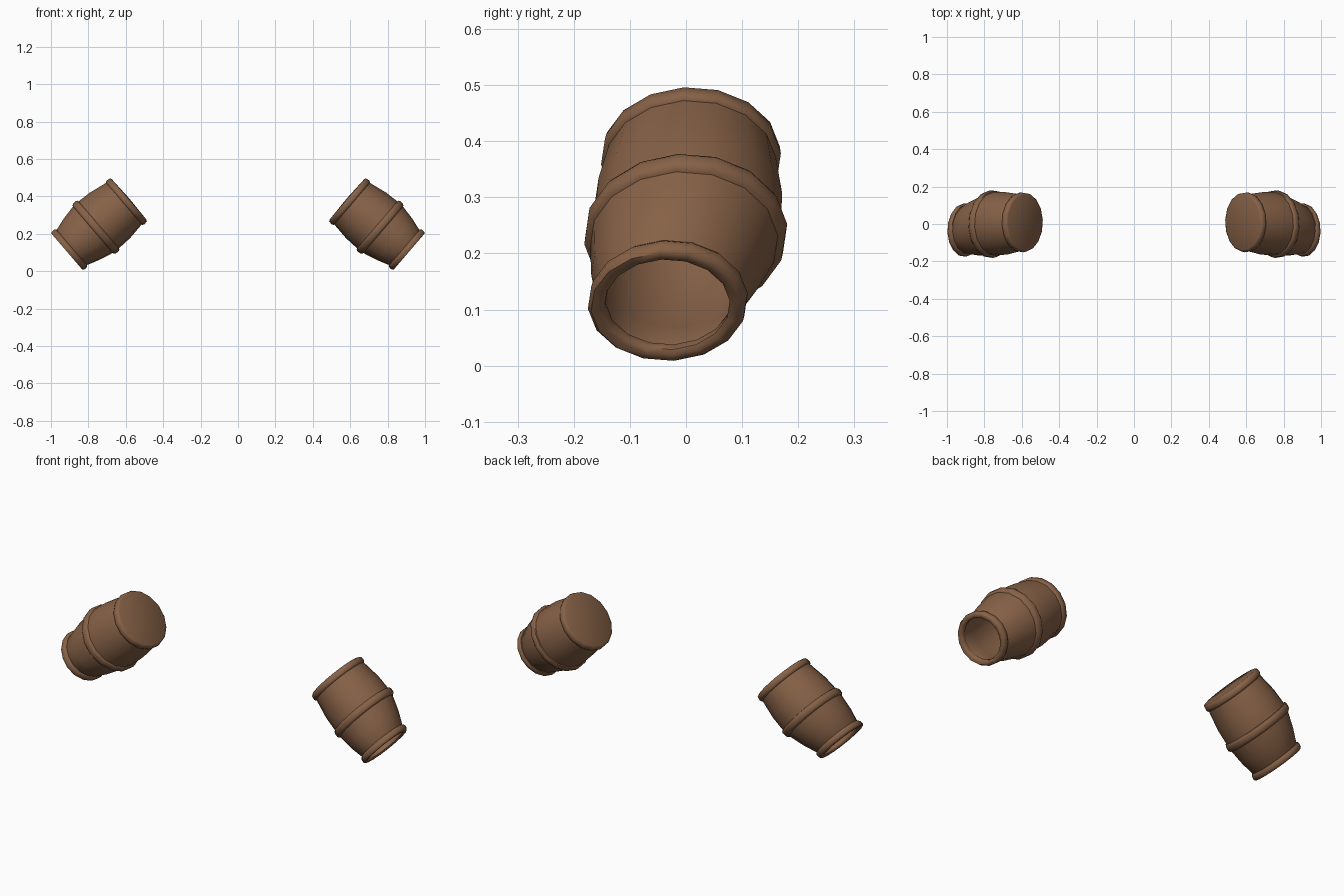
import bpy, bmesh, math
from mathutils import Vector

if "Cube" in bpy.data.objects:
    bpy.data.objects.remove(bpy.data.objects["Cube"])

SIDES = 16
ROLL = math.radians(5)
AXIS_OUT = Vector((0.65, 0, 0.76))    # ring direction across the tilted axis

# Stations along the forearm axis: t, centre, sideways stretch
STATIONS = [(0.0, Vector((0.915, -0.035, 0.105)), 1.06),
            (0.2, Vector((0.76, 0.0, 0.235)), 1.02),
            (0.44, Vector((0.58, 0.01, 0.386)), 1.04)]

leather = bpy.data.materials.new("brown leather")
leather.diffuse_color = (0.24, 0.12, 0.062, 1)
leather.use_nodes = True
leather.node_tree.nodes["Principled BSDF"].inputs["Base Color"].default_value = leather.diffuse_color


def station(t):
    a, b = (STATIONS[0], STATIONS[1]) if t < 0.2 else (STATIONS[1], STATIONS[2])
    f = (t - a[0]) / (b[0] - a[0])
    return a[1].lerp(b[1], f), a[2] + (b[2] - a[2]) * f


def loft(name, profile, side, loop=False, angle=50):
    """Sweep a (t, radius) profile around the tilted axis."""
    bm = bmesh.new()
    rings = []
    for t, r in profile:
        c, stretch = station(t)
        ring = []
        for i in range(SIDES):
            th = 2 * math.pi * i / SIDES
            p = c + AXIS_OUT * (r * math.cos(th - ROLL))
            p.y += r * stretch * math.sin(th - ROLL)
            ring.append(bm.verts.new((p.x * side, p.y, p.z)))
        rings.append(ring)
    pairs = list(zip(rings, rings[1:]))
    if loop:
        pairs.append((rings[-1], rings[0]))
    for a, b in pairs:
        for i in range(SIDES):
            j = (i + 1) % SIDES
            bm.faces.new((a[i], a[j], b[j], b[i]))
    bmesh.ops.remove_doubles(bm, verts=bm.verts, dist=0.0001)
    bmesh.ops.recalc_face_normals(bm, faces=bm.faces)
    me = bpy.data.meshes.new(name)
    bm.to_mesh(me)
    bm.free()
    me.materials.append(leather)
    ob = bpy.data.objects.new(name, me)
    bpy.context.collection.objects.link(ob)
    bpy.ops.object.select_all(action='DESELECT')
    ob.select_set(True)
    bpy.context.view_layer.objects.active = ob
    if angle >= 180:
        bpy.ops.object.shade_smooth()
    else:
        bpy.ops.object.shade_smooth_by_angle(angle=math.radians(angle))


# Hollow sleeve: inner wall, mouth, outer wall, closed far end
SLEEVE = [(0.39, 0), (0.39, 0.135), (0.3, 0.152), (0.2, 0.154), (0.1, 0.134),
          (0.02, 0.108), (0.01, 0.112), (0.02, 0.12), (0.1, 0.146), (0.18, 0.164),
          (0.22, 0.166), (0.3, 0.163), (0.4, 0.147), (0.42, 0.143), (0.42, 0)]
# Rounded band at the open mouth
MOUTH = [(0.006, 0.106), (0.0, 0.114), (0.0, 0.127), (0.008, 0.134), (0.024, 0.134),
         (0.033, 0.128), (0.034, 0.118), (0.02, 0.106)]
# Rounded band at the widest part
MIDDLE = [(0.178, 0.158), (0.18, 0.168), (0.189, 0.176), (0.209, 0.177),
          (0.219, 0.172), (0.222, 0.16)]
# Banded cap that closes the upper end
CAP = [(0.441, 0), (0.437, 0.143), (0.432, 0.152), (0.412, 0.155),
       (0.402, 0.151), (0.399, 0.143), (0.399, 0)]

for label, side in (("left", -1), ("right", 1)):
    loft(label + "_sleeve", SLEEVE, side)
    loft(label + "_mouth_band", MOUTH, side, loop=True)
    loft(label + "_middle_band", MIDDLE, side, loop=True)
    loft(label + "_end_cap", CAP, side, angle=180)
